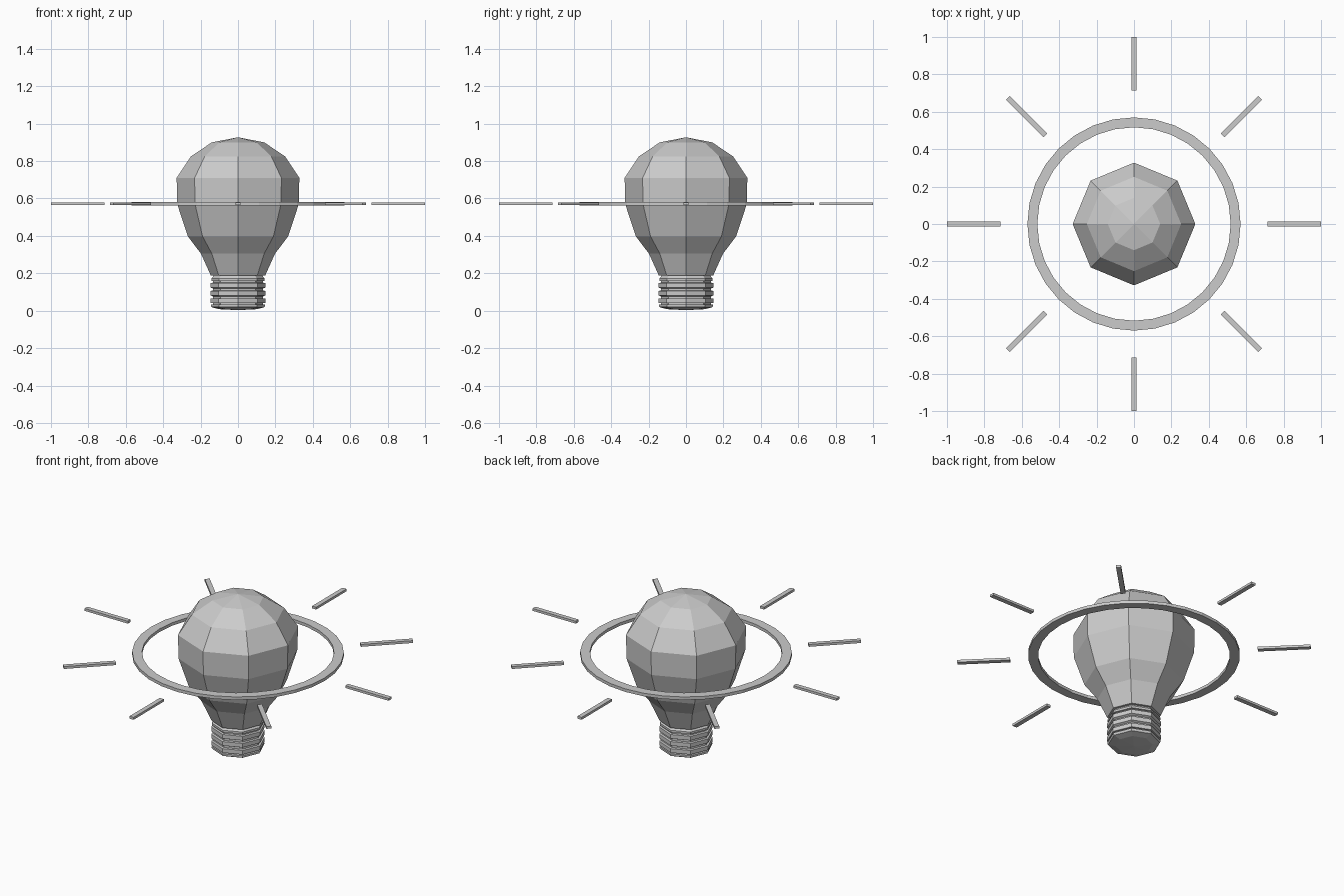
import bpy, bmesh
from math import cos, sin, pi

if "Cube" in bpy.data.objects:
    bpy.data.objects.remove(bpy.data.objects["Cube"])


def lathe(name, profile, sides, closed=False):
    """Revolve (radius, z) points about z; zero radius gives a pole."""
    bm = bmesh.new()
    rings = []
    for r, z in profile:
        if r == 0:
            rings.append([bm.verts.new((0, 0, z))] * sides)
        else:
            rings.append([bm.verts.new((r * cos(2 * pi * i / sides),
                                        r * sin(2 * pi * i / sides), z))
                          for i in range(sides)])
    pairs = list(zip(rings, rings[1:]))
    if closed:
        pairs.append((rings[-1], rings[0]))
    for a, b in pairs:
        for i in range(sides):
            j = (i + 1) % sides
            bm.faces.new(list(dict.fromkeys((a[i], a[j], b[j], b[i]))))
    bmesh.ops.recalc_face_normals(bm, faces=bm.faces)
    mesh = bpy.data.meshes.new(name)
    bm.to_mesh(mesh)
    bm.free()
    obj = bpy.data.objects.new(name, mesh)
    bpy.context.collection.objects.link(obj)
    return obj


# Glass bulb, eight-sided
lathe("glass_bulb", [(0, 0.187), (0.145, 0.187), (0.198, 0.305), (0.268, 0.397),
                     (0.325, 0.57), (0.328, 0.71), (0.252, 0.825),
                     (0.14, 0.9), (0, 0.927)], 8)

# Screw base with three raised threads
profile = [(0, 0.003), (0.1, 0.008), (0.14, 0.018), (0.144, 0.024), (0.144, 0.032)]
for z in (0.034, 0.076, 0.118):
    profile += [(0.133, z), (0.133, z + 0.006)] if z < 0.05 else [(0.133, z - 0.008), (0.133, z)]
    profile += [(0.146, z + 0.006), (0.146, z + 0.03), (0.133, z + 0.032)]
profile += [(0.133, 0.158), (0.143, 0.16), (0.143, 0.172), (0.13, 0.187), (0, 0.187)]
lathe("screw_base", profile, 8)

# Flat halo ring
Z = 0.572
lathe("halo_ring", [(0.517, Z - 0.009), (0.57, Z - 0.009),
                    (0.57, Z + 0.009), (0.517, Z + 0.009)], 32, closed=True)

# Eight light rays, diagonals set slightly closer in
for i in range(8):
    a = i * pi / 4
    mid = 0.857 if i % 2 == 0 else 0.812
    bpy.ops.mesh.primitive_cube_add(size=1, location=(mid * cos(a), mid * sin(a), Z),
                                    rotation=(0, 0, a))
    ray = bpy.context.object
    ray.name = f"light_ray_{i + 1}"
    ray.scale = (0.285, 0.027, 0.014)
